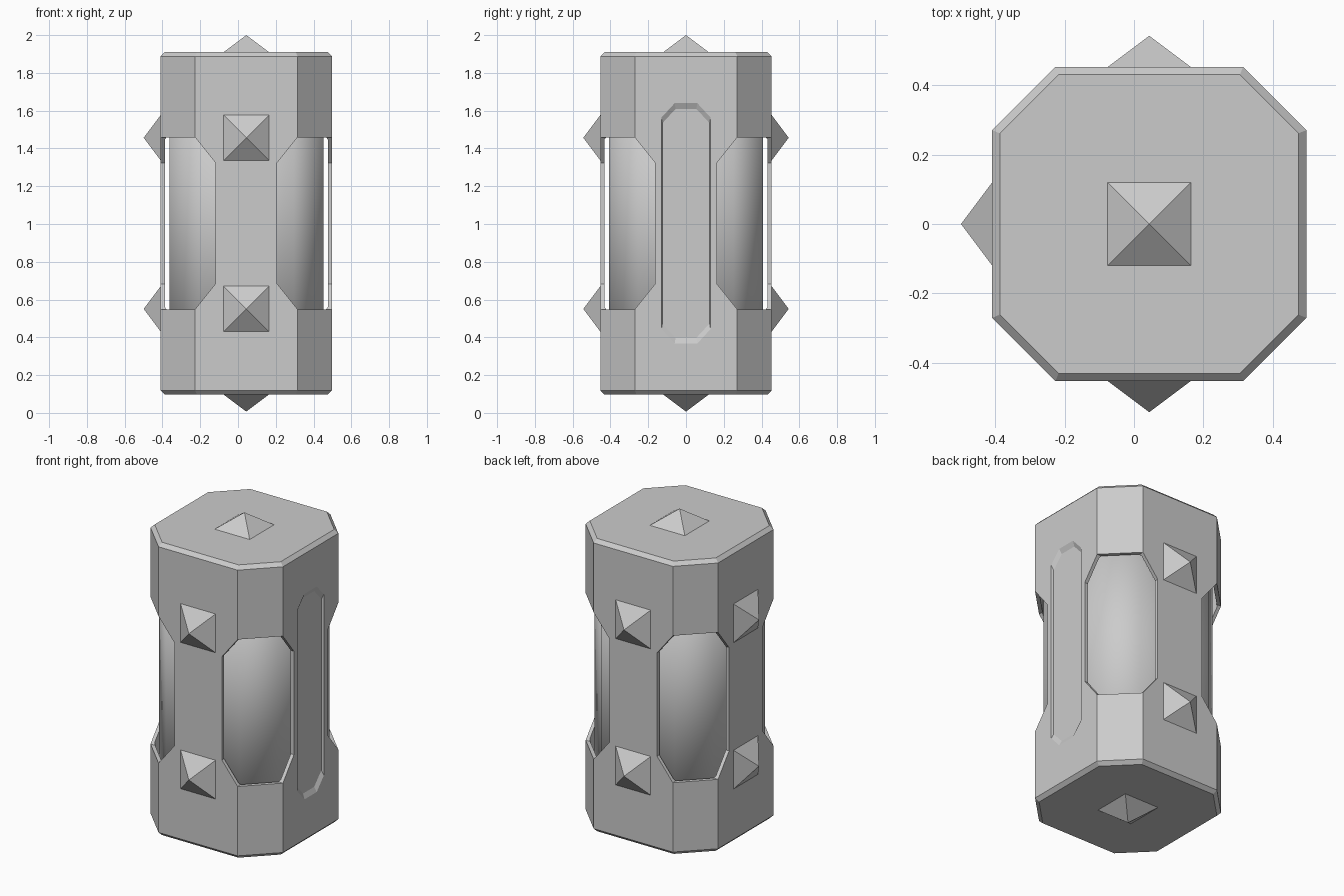
import bpy, bmesh, math
from mathutils import Vector, Matrix

if "Cube" in bpy.data.objects:
    bpy.data.objects.remove(bpy.data.objects["Cube"], do_unlink=True)

CX, HALF, FLAT, WALL = 0.044, 0.4535, 0.271, 0.022
Z0, Z1, MID = 0.097, 1.91, 1.0035

gray = bpy.data.materials.new("neutral gray")
gray.use_nodes = True
color = (0.6, 0.6, 0.6, 1)
gray.diffuse_color = color
gray.node_tree.nodes["Principled BSDF"].inputs["Base Color"].default_value = color


def make(name, bm):
    bmesh.ops.recalc_face_normals(bm, faces=bm.faces)
    mesh = bpy.data.meshes.new(name)
    bm.to_mesh(mesh)
    bm.free()
    mesh.materials.append(gray)
    obj = bpy.data.objects.new(name, mesh)
    bpy.context.collection.objects.link(obj)
    return obj


def loft(name, rings):
    """Closed solid through rings of equal point count."""
    bm = bmesh.new()
    loops = [[bm.verts.new(p) for p in ring] for ring in rings]
    n = len(loops[0])
    for a, b in zip(loops, loops[1:]):
        for i in range(n):
            j = (i + 1) % n
            bm.faces.new((a[i], a[j], b[j], b[i]))
    bm.faces.new(loops[0][::-1])
    bm.faces.new(loops[-1])
    return make(name, bm)


def octagon(w, h, cw, ch):
    """Rectangle of half size w, h with corners cut back to cw, ch."""
    return [(w, -ch), (w, ch), (cw, h), (-cw, h),
            (-w, ch), (-w, -ch), (-cw, -h), (cw, -h)]


def body_ring(inset, z):
    r, f = HALF - inset, FLAT - inset * math.tan(math.pi / 8)
    return [(CX + x, y, z) for x, y in octagon(r, r, f, f)]


def cut(target, cutter):
    mod = target.modifiers.new("cut", 'BOOLEAN')
    mod.operation, mod.solver, mod.object = 'DIFFERENCE', 'EXACT', cutter
    cutter.hide_render = True
    bpy.context.view_layer.objects.active = target
    bpy.ops.object.modifier_apply(modifier=mod.name)
    bpy.data.objects.remove(cutter, do_unlink=True)


# Octagonal casing with chamfered rims, hollow inside
casing = loft("casing", [body_ring(WALL, Z0), body_ring(0, Z0 + WALL),
                         body_ring(0, Z1 - WALL), body_ring(WALL, Z1)])
cut(casing, loft("cavity_cutter", [body_ring(WALL, Z0 + WALL),
                                   body_ring(WALL, Z1 - WALL)]))


# Corner windows, with edges square to the side faces
def window_ring(sx, sy, start, z):
    return [(CX + sx * x, sy * y, MID + z) for x, y in
            ((start, start), (0.6, start), (0.6, 0.6), (start, 0.6))]


for sx in (-1, 1):
    for sy in (-1, 1):
        cut(casing, loft("window_cutter", [
            window_ring(sx, sy, start, z) for start, z in
            ((FLAT, -0.455), (0.163, -0.32), (0.163, 0.32), (FLAT, 0.455))]))

# Shallow slot with gently sloped ends on the left face
face_x = CX + HALF


def slot_ring(x, side, end):
    return [(x, y, MID + z) for y, z in
            octagon(0.13 - side, 0.636 - end, 0.06 - side, 0.56 - end)]


cut(casing, loft("slot_cutter", [slot_ring(face_x - 0.014, 0.005, 0.03),
                                 slot_ring(face_x, 0, 0),
                                 slot_ring(face_x + 0.05, 0, 0)]))

# Inner core, smooth shaded all over
core = loft("inner_core", [body_ring(0.046, Z0 + 0.09), body_ring(0.046, Z1 - 0.09)])
core.data.shade_smooth()


# Pyramid studs
def stud(name, base, direction):
    bm = bmesh.new()
    turn = Vector(direction).to_track_quat('Z', 'Y').to_matrix().to_4x4()
    place = (Matrix.Translation(base) @ turn @ Matrix.Translation((0, 0, 0.045))
             @ Matrix.Rotation(math.pi / 4, 4, 'Z'))
    bmesh.ops.create_cone(bm, cap_ends=True, segments=4, radius2=0,
                          radius1=0.12 * math.sqrt(2), depth=0.09, matrix=place)
    make(name, bm)


stud("top_stud", (CX, 0, Z1), (0, 0, 1))
stud("bottom_stud", (CX, 0, Z0), (0, 0, -1))
for level, dz in (("upper", 0.453), ("lower", -0.453)):
    for face, d in (("front", (0, -1, 0)), ("back", (0, 1, 0)), ("right", (-1, 0, 0))):
        base = Vector((CX, 0, MID + dz)) + Vector(d) * HALF
        stud(f"{level}_{face}_stud", base, d)
